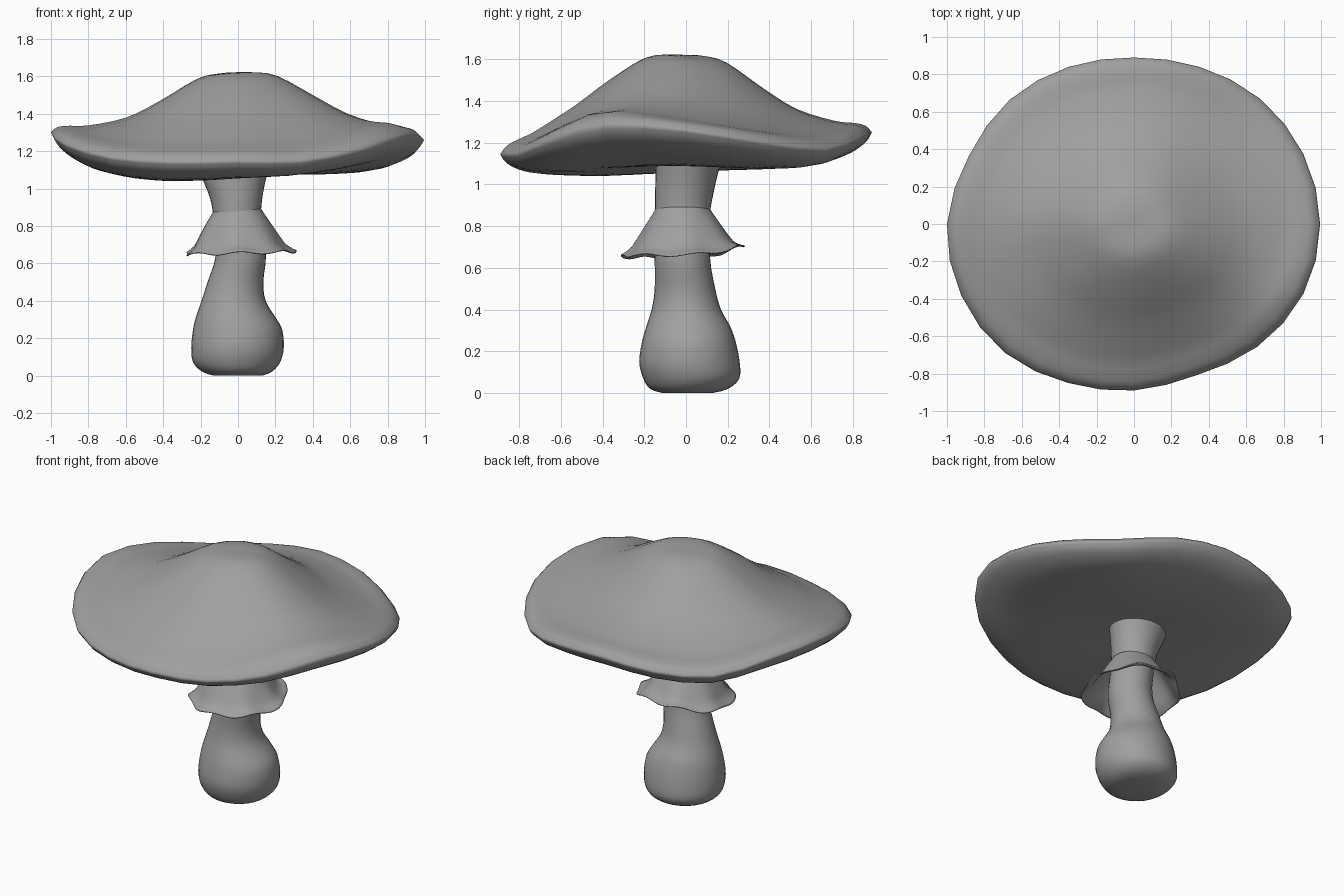
import bpy, bmesh
from math import sin, cos, pi, tau, exp

if "Cube" in bpy.data.objects:
    bpy.data.objects.remove(bpy.data.objects["Cube"])

# Dark grey for every part
grey = bpy.data.materials.new("dark_grey")
grey.diffuse_color = (.35, .35, .35, 1)
grey.use_nodes = True
grey.node_tree.nodes["Principled BSDF"].inputs["Base Color"].default_value = grey.diffuse_color


def spline(vals, u, closed=False):
    """Catmull-Rom value of a list of tuples at index position u."""
    n = len(vals)
    i = int(u) if closed else min(int(u), n - 2)
    f = u - i

    def at(k):
        return vals[k % n] if closed else vals[max(0, min(n - 1, k))]
    out = []
    for a, b, c, d in zip(at(i - 1), at(i), at(i + 1), at(i + 2)):
        out.append(b + 0.5 * f * (c - a + f * (2*a - 5*b + 4*c - d
                   + f * (3*(b - c) + d - a))))
    return out


def resample(profile, steps):
    n = (len(profile) - 1) * steps
    return [spline(profile, k / steps) for k in range(n + 1)]


def loft(name, rings, caps=True, angle=75):
    """Skin a list of equal point rings, optionally closing both ends."""
    bm = bmesh.new()
    loops = [[bm.verts.new(p) for p in ring] for ring in rings]
    n = len(loops[0])
    for a, b in zip(loops, loops[1:]):
        for i in range(n):
            j = (i + 1) % n
            bm.faces.new((a[i], a[j], b[j], b[i]))
    if caps:
        bm.faces.new(loops[0])
        bm.faces.new(loops[-1])
    bmesh.ops.recalc_face_normals(bm, faces=bm.faces[:])
    me = bpy.data.meshes.new(name)
    bm.to_mesh(me)
    bm.free()
    me.materials.append(grey)
    ob = bpy.data.objects.new(name, me)
    bpy.context.collection.objects.link(ob)
    bpy.context.view_layer.objects.active = ob
    ob.select_set(True)
    bpy.ops.object.shade_smooth_by_angle(angle=angle * pi / 180)
    ob.select_set(False)
    return ob


# Cap: rim (radius, height) every 22.5 degrees, starting at +x
rim = [(.995, 1.26), (.98, 1.20), (.95, 1.165), (.91, 1.22),
       (.89, 1.25), (.91, 1.225), (.94, 1.21), (.955, 1.275),
       (1.0, 1.30), (1.0, 1.235), (.975, 1.165), (.92, 1.14),
       (.89, 1.145), (.875, 1.145), (.93, 1.205), (.98, 1.28)]
top = [(.02, 1.62), (.1, 1.615), (.22, 1.583), (.42, 1.458), (.6, 1.36),
       (.8, 1.305), (.9, 1.295), (.965, 1.282), (1, 1.25)]
under = [(1, 1.25), (.97, 1.205), (.9, 1.16), (.8, 1.127), (.6, 1.096),
         (.4, 1.087), (.2, 1.09), (.05, 1.09)]
N = 32
edge = [spline(rim, 16 * i / N, True) for i in range(N)]


def cap_ring(t, z, power, swell=0, sag=0):
    ring = []
    for i, (r, h) in enumerate(edge):
        a = tau * i / N
        hump = 16 * (t * (1 - t)) ** 2
        # dome is fuller to the front; rolled lip swells at the front right
        lift = swell * hump * max(0, cos(a - 5.05))
        if swell:
            lift += .03 * exp(-((t - .88) / .12) ** 2 - ((a - 5.75) / .3) ** 2)
        # the underside sags most towards the front left
        lift -= sag * 4 * t * (1 - t) * max(0, cos(a - 3.6))
        ring.append((r * t * cos(a), r * t * sin(a),
                     z + (h - 1.25) * t ** power + lift))
    return ring


loft("cap", [cap_ring(t, z, 1.9, swell=.065) for t, z in resample(top, 3)]
     + [cap_ring(t, z, 2.7, sag=.036) for t, z in resample(under, 3)[1:]])

# Stem: z, left x, right x, front y, back y
stem = [(0, -.13, .13, -.11, .12), (.02, -.19, .18, -.17, .2),
        (.07, -.24, .225, -.205, .255), (.15, -.25, .245, -.224, .257),
        (.25, -.24, .235, -.21, .237), (.32, -.223, .195, -.19, .212),
        (.4, -.195, .148, -.165, .168), (.5, -.163, .135, -.15, .14),
        (.65, -.118, .15, -.15, .115), (.85, -.132, .125, -.148, .115),
        (.95, -.15, .13, -.148, .13), (1.04, -.185, .147, -.146, .15),
        (1.11, -.21, .165, -.145, .17)]
S = 32
loft("stem", [[((a + b) / 2 + (b - a) / 2 * cos(tau * i / S),
                (c + d) / 2 + (d - c) / 2 * sin(tau * i / S), z)
               for i in range(S)]
              for z, a, b, c, d in resample(stem, 3)])

# Skirt: flared wavy ring around the stem; waves grow towards the hem
skirt = [(.122, .89), (.14, .86), (.178, .80), (.214, .74),
         (.248, .688), (.292, .655)]
M = 64
rings = []
for k, (r, z) in enumerate(resample(skirt, 3)):
    w = (k / 15) ** 2
    ring = []
    for i in range(M):
        a = tau * i / M
        rr = r + .009 * w * cos(7 * a)
        zz = z + w * (.055 * max(0, sin(a)) ** 2 + .008 * sin(7 * a)
                      + .008 * cos(a))
        ring.append((.012 * w + rr * cos(a), -.015 + rr * sin(a), zz))
    rings.append(ring)
ob = loft("skirt", rings, caps=False)
sol = ob.modifiers.new("thickness", 'SOLIDIFY')
sol.thickness = .006
sol.offset = 0
